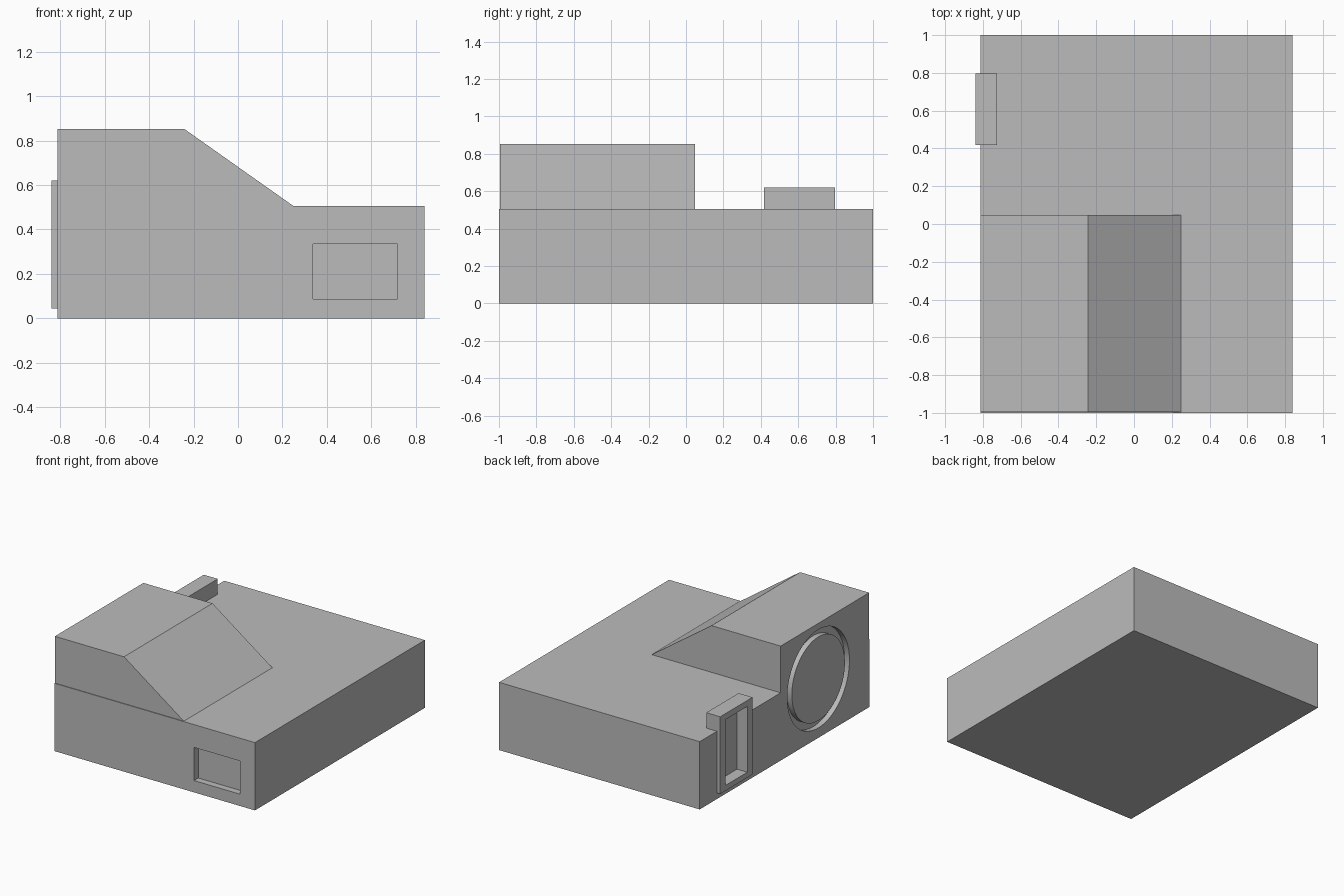
import bpy, bmesh, math
from mathutils import Matrix

cube = bpy.data.objects.get("Cube")
if cube:
    bpy.data.objects.remove(cube, do_unlink=True)

grey = bpy.data.materials.new("plain grey")
grey.use_nodes = True
COLOUR = (0.5, 0.5, 0.5, 1)
grey.diffuse_color = COLOUR
grey.node_tree.nodes["Principled BSDF"].inputs["Base Color"].default_value = COLOUR


def finish(name, bm):
    bmesh.ops.recalc_face_normals(bm, faces=bm.faces[:])
    mesh = bpy.data.meshes.new(name)
    bm.to_mesh(mesh)
    bm.free()
    mesh.materials.append(grey)
    obj = bpy.data.objects.new(name, mesh)
    bpy.context.collection.objects.link(obj)
    return obj


def prism(name, outline, y0, y1):
    """Extrude an x-z outline along y."""
    bm = bmesh.new()
    face = bm.faces.new([bm.verts.new((x, y0, z)) for x, z in outline])
    moved = bmesh.ops.extrude_face_region(bm, geom=[face])["geom"]
    bmesh.ops.translate(bm, vec=(0, y1 - y0, 0),
                        verts=[v for v in moved if isinstance(v, bmesh.types.BMVert)])
    return finish(name, bm)


def box(name, x, y, z):
    outline = [(x[0], z[0]), (x[1], z[0]), (x[1], z[1]), (x[0], z[1])]
    return prism(name, outline, *y)


def ring(name, centre, inner, outer, depth, steps=96):
    """Square-section ring whose axis is x, centred on the given point."""
    bm = bmesh.new()
    section = [(-depth, inner), (depth, inner), (depth, outer), (-depth, outer)]
    loops = []
    for i in range(steps):
        a = math.tau * i / steps
        loops.append([bm.verts.new((x, r * math.cos(a), r * math.sin(a))) for x, r in section])
    for i, loop in enumerate(loops):
        following = loops[(i + 1) % steps]
        for j in range(4):
            k = (j + 1) % 4
            bm.faces.new((loop[j], loop[k], following[k], following[j]))
    bmesh.ops.transform(bm, matrix=Matrix.Translation(centre), verts=bm.verts[:])
    return finish(name, bm)


def cut(obj, *cutters):
    for cutter in cutters:
        cutter.hide_render = True
        mod = obj.modifiers.new("cut", 'BOOLEAN')
        mod.operation = 'DIFFERENCE'
        mod.solver = 'EXACT'
        mod.object = cutter
        bpy.context.view_layer.objects.active = obj
        bpy.ops.object.modifier_apply(modifier=mod.name)


SIDE, TOP = -0.813, 0.505

# Main slab, raised housing with sloping flank, and side bracket
body = box("main_body", (SIDE, 0.84), (-1, 1), (0, TOP))
housing = prism("raised_housing",
                [(SIDE, TOP), (0.25, TOP), (-0.243, 0.853), (SIDE, 0.853)], -0.995, 0.047)
bracket = box("side_bracket", (-0.84, -0.725), (0.417, 0.797), (0.045, 0.62))

# Circular groove, bracket pocket and front pocket
groove = ring("groove_cutter", (SIDE, -0.397, 0.44), 0.312, 0.366, 0.04)
slot = box("slot_cutter", (-0.9, -0.755), (0.478, 0.736), (0.085, 0.575))
window = box("window_cutter", (0.338, 0.717), (-1.1, -0.95), (0.088, 0.335))

cut(body, groove, slot, window)
cut(housing, groove)
cut(bracket, slot)
for cutter in (groove, slot, window):
    bpy.data.objects.remove(cutter, do_unlink=True)

# Smooth the round groove walls, keep all corners crisp
bpy.ops.object.select_all(action='DESELECT')
for obj in (body, housing):
    obj.select_set(True)
bpy.context.view_layer.objects.active = body
bpy.ops.object.shade_smooth_by_angle(angle=math.radians(30))
